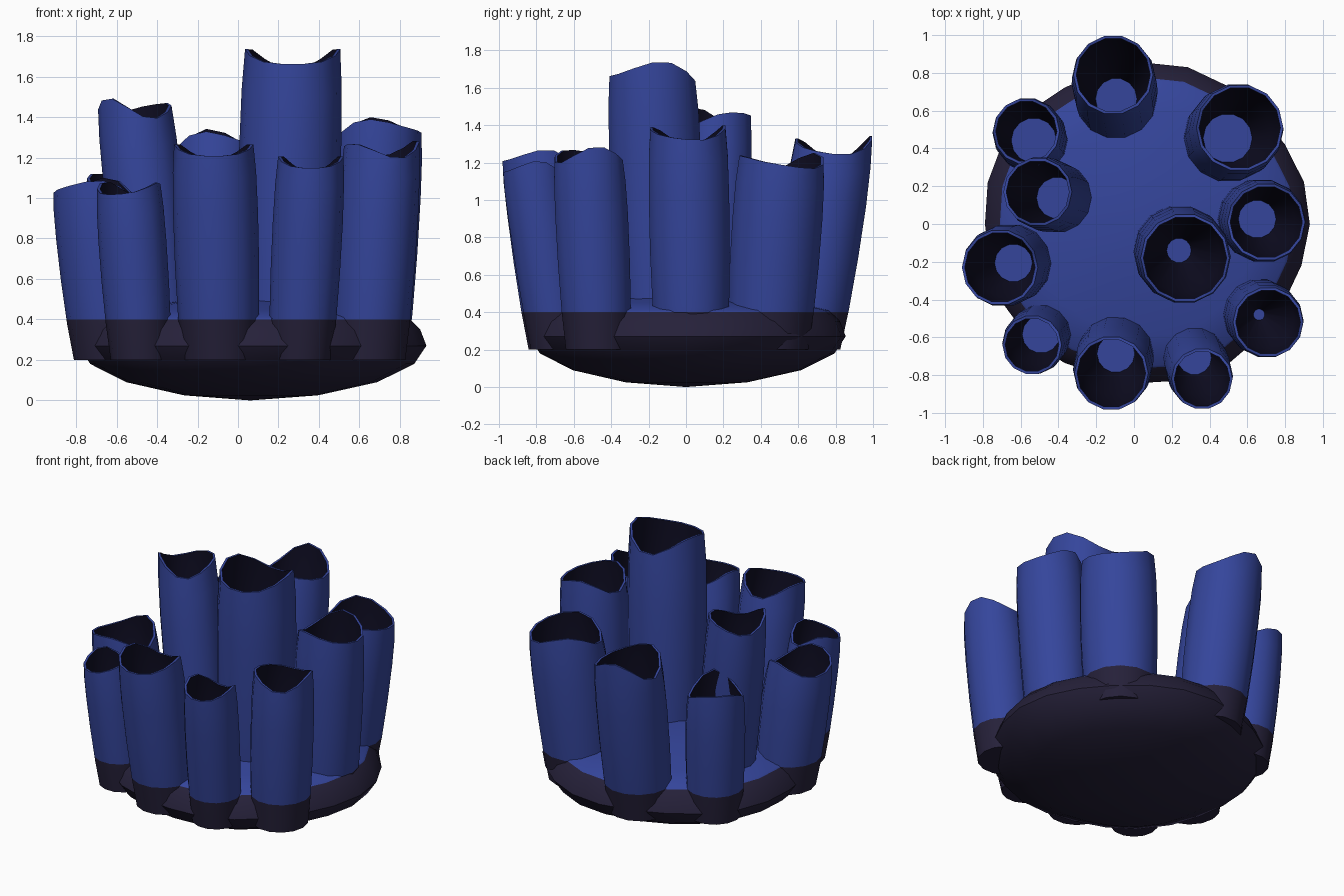
import bpy, bmesh, math

if "Cube" in bpy.data.objects:
    bpy.data.objects.remove(bpy.data.objects["Cube"])

def material(name, rgb):
    m = bpy.data.materials.new(name)
    m.diffuse_color = (*rgb, 1)
    m.use_nodes = True
    m.node_tree.nodes["Principled BSDF"].inputs["Base Color"].default_value = m.diffuse_color
    return m

MATS = [material("coral_blue", (0.035, 0.06, 0.33)),
        material("dark_purple_rock", (0.019, 0.015, 0.042)),
        material("hollow_navy", (0.0045, 0.004, 0.016))]
BLUE, DARK, HOLLOW = 0, 1, 2
LINE = 0.4  # everything outside below this height is dark
SIDES = 14

def bridge(bm, a, b, mat):
    n = len(a)
    for i in range(n):
        j = (i + 1) % n
        bm.faces.new((a[i], a[j], b[j], b[i])).material_index = mat

def finish(bm, name):
    # cut a clean colour border and darken the lower outside
    bmesh.ops.recalc_face_normals(bm, faces=bm.faces[:])
    bmesh.ops.bisect_plane(bm, geom=bm.verts[:] + bm.edges[:] + bm.faces[:],
                           plane_co=(0, 0, LINE), plane_no=(0, 0, 1))
    for f in bm.faces:
        if f.material_index == BLUE and f.calc_center_median().z < LINE:
            f.material_index = DARK
    me = bpy.data.meshes.new(name)
    bm.to_mesh(me)
    bm.free()
    for m in MATS:
        me.materials.append(m)
    ob = bpy.data.objects.new(name, me)
    bpy.context.collection.objects.link(ob)
    bpy.context.view_layer.objects.active = ob
    ob.select_set(True)
    bpy.ops.object.shade_smooth_by_angle(angle=math.radians(50))
    ob.select_set(False)

# Rock base: lathed lens with a slightly uneven outline
def rock_base():
    bm = bmesh.new()
    profile = [(0.33, 0.025), (0.62, 0.09), (0.8, 0.18), (0.86, 0.27),
               (0.83, 0.35), (0.77, 0.41), (0.6, 0.45), (0.3, 0.5)]
    n, rings = 24, []
    for r, z in profile:
        ring = []
        for i in range(n):
            a = 2 * math.pi * i / n
            k = r * (1 + 0.015 * math.sin(5 * a + 1))
            ring.append(bm.verts.new((0.06 + k * math.cos(a), k * 0.985 * math.sin(a), z)))
        rings.append(ring)
    for a, b in zip(rings, rings[1:]):
        bridge(bm, a, b, BLUE)
    for ring, z in ((rings[0], 0), (rings[-1], 0.52)):
        tip = bm.verts.new((0.06, 0, z))
        for i in range(n):
            bm.faces.new((ring[i], ring[(i + 1) % n], tip))
    finish(bm, "rock_base")

# Hollow tube: bulging leaning outer wall, wavy rim, dark tapering inside
def tube(name, foot, mouth, r, top, peak, amp, floor_r, floor_z=0.49):
    bm = bmesh.new()

    def ring(t, rad, wave=0.0, z=None):
        cx = foot[0] + (mouth[0] - foot[0]) * t
        cy = foot[1] + (mouth[1] - foot[1]) * t
        h = 0.2 + (top - 0.2) * t if z is None else z
        out = []
        for i in range(SIDES):
            a = 2 * math.pi * i / SIDES
            w = math.cos(2 * (a - math.radians(peak))) + 0.35 * math.sin(3 * a + peak)
            out.append(bm.verts.new((cx + rad * math.cos(a), cy + rad * math.sin(a),
                                     h + wave * amp * w)))
        return out

    outer = [ring(t, r * k, w) for t, k, w in
             ((0, 0.93, 0), (0.2, 1.0, 0), (0.45, 1.04, 0), (0.7, 1.05, 0.1),
              (0.88, 1.03, 0.6), (1, 0.98, 1))]
    inner = [ring(1, r * 0.98 - 0.015, 1), ring(0.86, r * 0.95, 0.5),
             ring(0.6, r * 0.85, 0), ring(0.2, floor_r, 0, floor_z)]
    for a, b in zip(outer, outer[1:]):
        bridge(bm, a, b, BLUE)
    bridge(bm, outer[-1], inner[0], BLUE)
    for a, b in zip(inner, inner[1:]):
        bridge(bm, a, b, HOLLOW)
    bm.faces.new(outer[0]).material_index = DARK
    bm.faces.new(inner[-1]).material_index = BLUE
    finish(bm, name)

rock_base()
# name, foot xy, mouth xy, radius, rim height, rim peak angle, rim wave, floor radius
TUBES = [
    ("centre_tall", (0.23, -0.13), (0.27, -0.18), 0.24, 1.69, 0, 0.045, 0.065, 0.55),
    ("back", (-0.09, 0.63), (-0.11, 0.79), 0.215, 1.28, 90, 0.05, 0.11),
    ("back_right", (0.48, 0.44), (0.56, 0.51), 0.235, 1.2, 120, 0.04, 0.13),
    ("right", (0.64, 0.03), (0.70, 0.01), 0.21, 1.35, 90, 0.04, 0.1),
    ("front_right", (0.65, -0.47), (0.71, -0.52), 0.19, 1.24, 20, 0.035, 0.03),
    ("front_inner_right", (0.31, -0.68), (0.36, -0.82), 0.165, 1.17, 0, 0.035, 0.09),
    ("front", (-0.09, -0.66), (-0.12, -0.79), 0.2, 1.23, 0, 0.035, 0.1),
    ("front_left", (-0.48, -0.57), (-0.54, -0.64), 0.16, 1.04, -30, 0.035, 0.1),
    ("left", (-0.62, -0.2), (-0.71, -0.23), 0.205, 1.05, 80, 0.04, 0.1),
    ("inner_left", (-0.38, 0.13), (-0.51, 0.17), 0.185, 1.44, 40, 0.04, 0.11),
    ("back_left", (-0.52, 0.43), (-0.57, 0.49), 0.18, 1.09, 130, 0.045, 0.12),
]
for spec in TUBES:
    tube(spec[0] + "_tube", *spec[1:])
